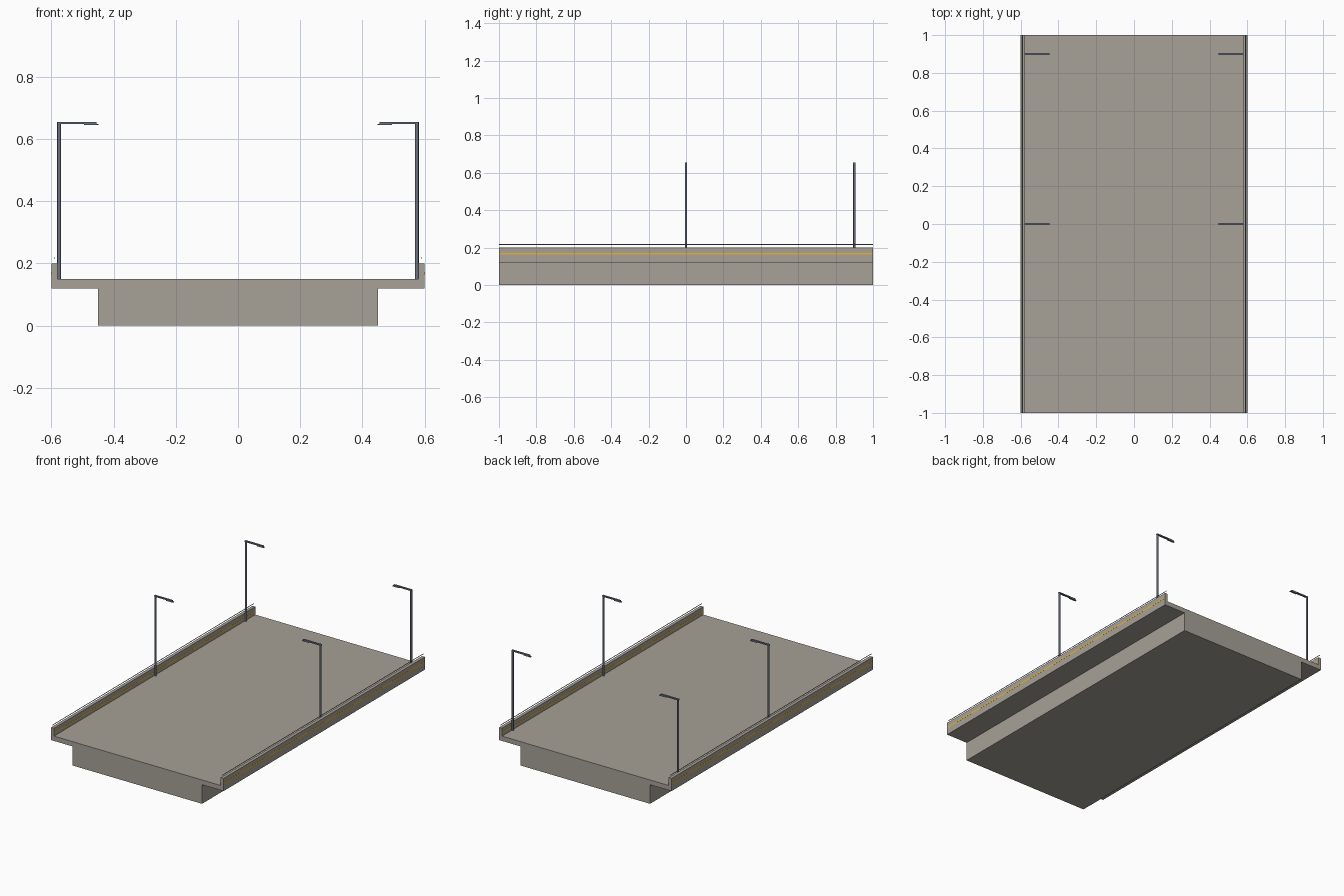
import bpy
import bmesh
from mathutils import Vector

if "Cube" in bpy.data.objects:
    bpy.data.objects.remove(bpy.data.objects["Cube"])


def material(name, rgb):
    m = bpy.data.materials.new(name)
    m.use_nodes = True
    m.diffuse_color = (*rgb, 1)
    m.node_tree.nodes["Principled BSDF"].inputs["Base Color"].default_value = (*rgb, 1)
    return m


concrete = material("concrete", (0.385, 0.355, 0.31))
steel = material("slate steel", (0.15, 0.17, 0.22))
rail_grey = material("rail grey", (0.33, 0.33, 0.33))
yellow = material("yellow paint", (0.90, 0.50, 0.03))


def add_object(name, bm, mat):
    bmesh.ops.recalc_face_normals(bm, faces=bm.faces)
    mesh = bpy.data.meshes.new(name)
    bm.to_mesh(mesh)
    bm.free()
    mesh.materials.append(mat)
    obj = bpy.data.objects.new(name, mesh)
    bpy.context.collection.objects.link(obj)
    return obj


def box(name, low, high, mat):
    low, high = Vector(low), Vector(high)
    bm = bmesh.new()
    bmesh.ops.create_cube(bm, size=1)
    for v in bm.verts:
        v.co = (low + high) / 2 + v.co * (high - low)
    return add_object(name, bm, mat)


def rod(name, start, end, radius, mat, sides=12):
    start, end = Vector(start), Vector(end)
    axis = end - start
    bm = bmesh.new()
    bmesh.ops.create_cone(bm, cap_ends=True, segments=sides, radius1=radius,
                          radius2=radius, depth=axis.length)
    for f in bm.faces:
        f.smooth = len(f.verts) == 4
    bmesh.ops.rotate(bm, verts=bm.verts,
                     matrix=Vector((0, 0, 1)).rotation_difference(axis).to_matrix())
    bmesh.ops.translate(bm, verts=bm.verts, vec=(start + end) / 2)
    return add_object(name, bm, mat)


# Deck with raised edges and the girder below, one extruded section
half = [(0.45, 0), (0.45, 0.12), (0.6, 0.12), (0.6, 0.2), (0.58, 0.2), (0.58, 0.15)]
section = half + [(-x, z) for x, z in reversed(half)]
bm = bmesh.new()
face = bm.faces.new([bm.verts.new((x, -1, z)) for x, z in section])
sweep = bmesh.ops.extrude_face_region(bm, geom=[face])
bmesh.ops.translate(bm, vec=(0, 2, 0),
                    verts=[e for e in sweep["geom"] if isinstance(e, bmesh.types.BMVert)])
add_object("bridge_deck", bm, concrete)

for side, s in (("left", 1), ("right", -1)):
    # Handrail and painted stripes on both faces of each edge
    rod(side + "_handrail", (s * 0.59, -1, 0.217), (s * 0.59, 1, 0.217), 0.002, rail_grey)
    for face_name, x in (("outer", 0.6), ("inner", 0.58)):
        xs = sorted((s * (x - 0.0005), s * (x + 0.0005)))
        box(f"{side}_{face_name}_stripe", (xs[0], -1, 0.164), (xs[1], 1, 0.172), yellow)

    # Street lamps: pole, arm and flat lamp head
    for place, y in (("middle", 0), ("rear", 0.9)):
        name = f"{side}_{place}_lamp_"
        rod(name + "pole", (s * 0.575, y, 0.15), (s * 0.575, y, 0.655), 0.006, steel)
        xs = sorted((s * 0.455, s * 0.58))
        box(name + "arm", (xs[0], y - 0.006, 0.648), (xs[1], y + 0.006, 0.655), steel)
        xs = sorted((s * 0.448, s * 0.495))
        box(name + "head", (xs[0], y - 0.006, 0.644), (xs[1], y + 0.006, 0.648), steel)
